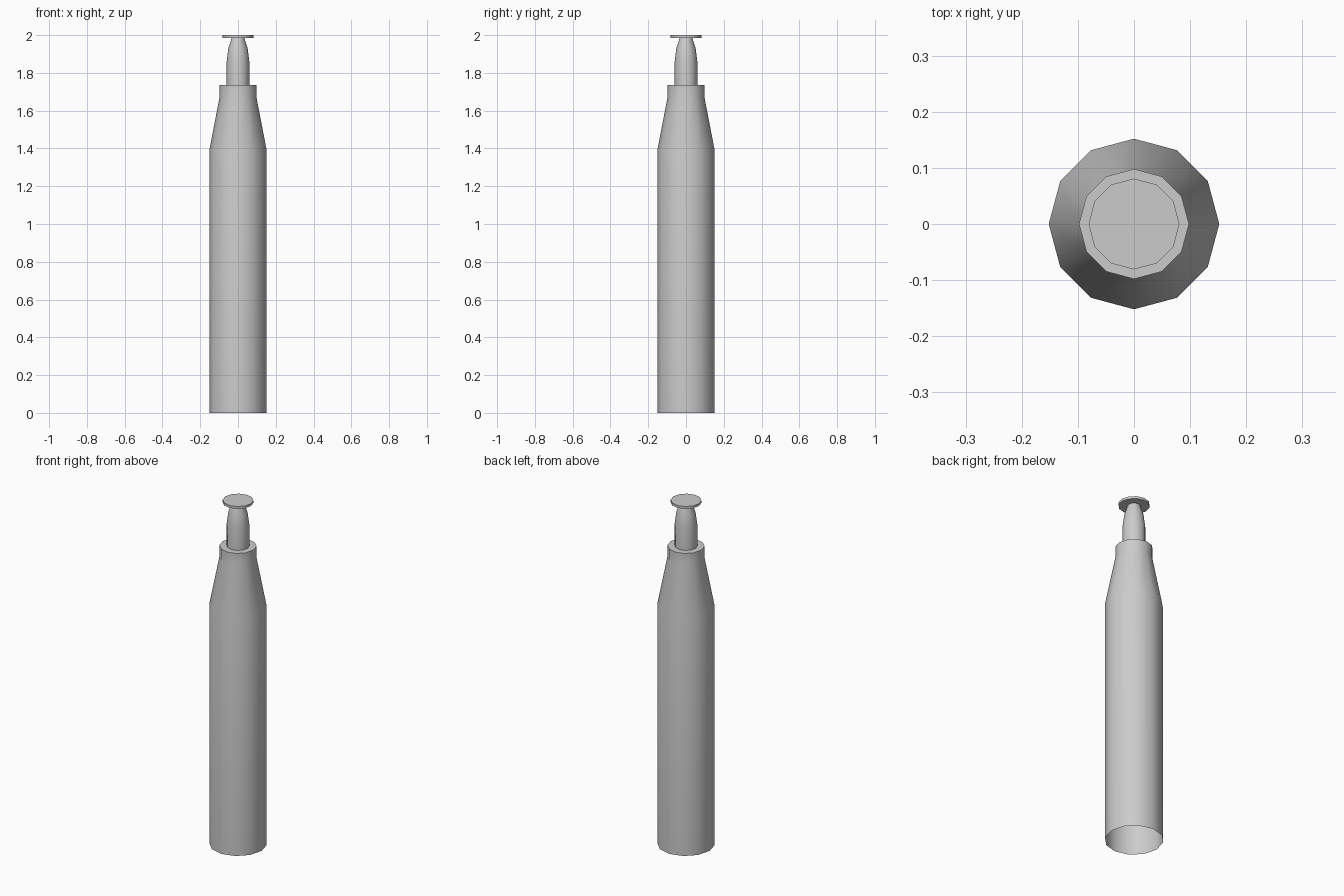
import bpy
import bmesh
import math

SIDES = 12

cube = bpy.data.objects.get("Cube")
if cube:
    bpy.data.objects.remove(cube, do_unlink=True)

grey = bpy.data.materials.new("plain_grey")
grey.use_nodes = True
grey.diffuse_color = (0.6, 0.6, 0.6, 1)
grey.node_tree.nodes["Principled BSDF"].inputs["Base Color"].default_value = (0.6, 0.6, 0.6, 1)


def lathe(name, profile, cap_bottom=False):
    """Turn a (radius, height) profile around z and close its top."""
    bm = bmesh.new()
    rings = []
    for radius, z in profile:
        angles = [math.tau * i / SIDES for i in range(SIDES)]
        rings.append([bm.verts.new((radius * math.cos(a), radius * math.sin(a), z)) for a in angles])
    for low, high in zip(rings, rings[1:]):
        for i in range(SIDES):
            j = (i + 1) % SIDES
            bm.faces.new((low[i], low[j], high[j], high[i]))
    bm.faces.new(rings[-1])
    if cap_bottom:
        bm.faces.new(rings[0][::-1])
    mesh = bpy.data.meshes.new(name)
    bm.to_mesh(mesh)
    bm.free()
    mesh.materials.append(grey)
    obj = bpy.data.objects.new(name, mesh)
    bpy.context.collection.objects.link(obj)
    bpy.ops.object.select_all(action="DESELECT")
    obj.select_set(True)
    bpy.context.view_layer.objects.active = obj
    bpy.ops.object.shade_smooth_by_angle(angle=math.radians(40))


# Hollow body, open underneath, with sloped shoulder and short neck
lathe("body", [(0.152, 0), (0.152, 1.39), (0.098, 1.67), (0.098, 1.735)])

# Rounded nose standing on the neck
lathe("nose", [(0.06, 1.735), (0.06, 1.86), (0.051, 1.93), (0.033, 1.987)])

# Thin flat disc on the tip
lathe("top_disc", [(0.081, 1.986), (0.081, 2.0)], cap_bottom=True)
